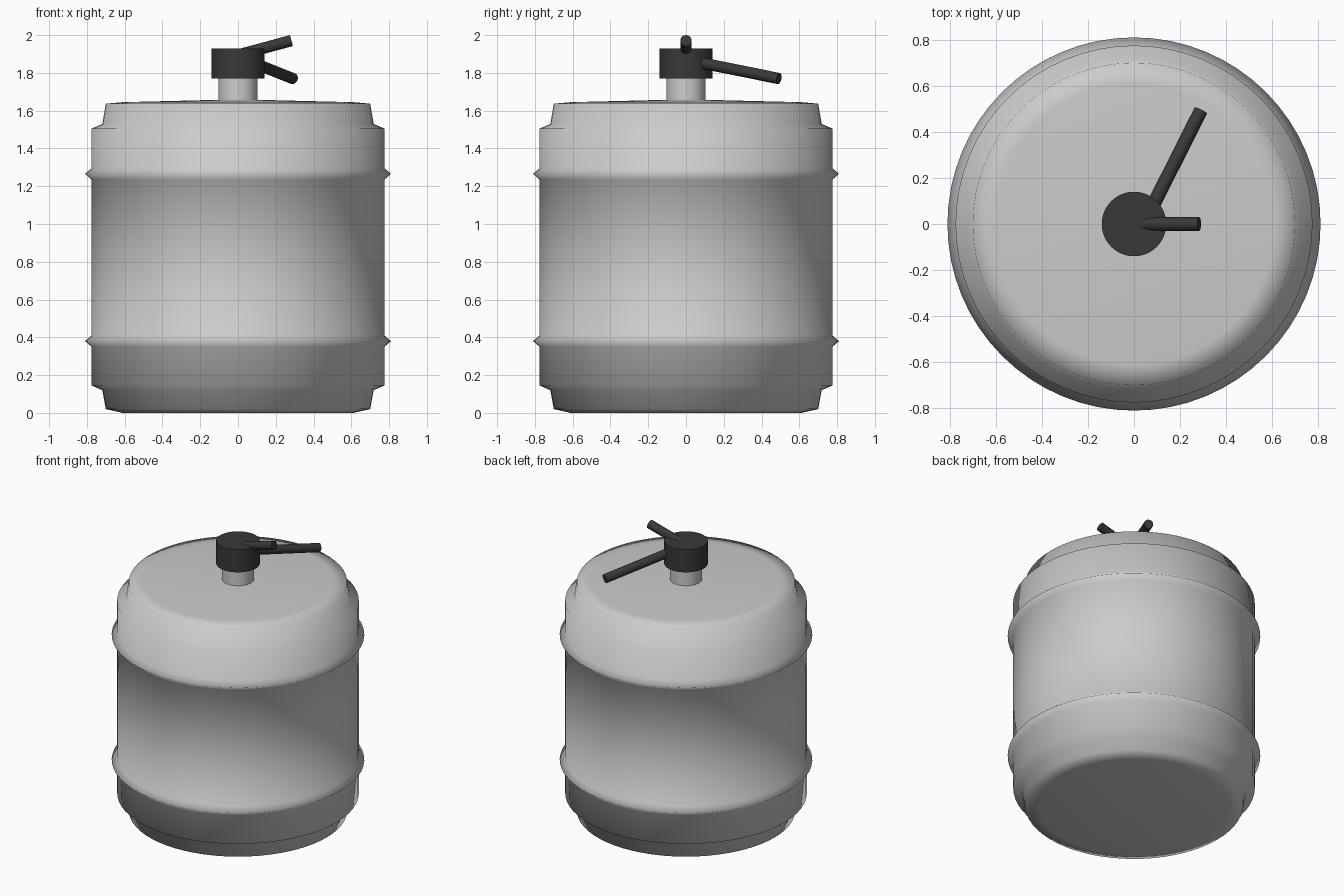
import bpy, bmesh, math
from mathutils import Vector

if "Cube" in bpy.data.objects:
    bpy.data.objects.remove(bpy.data.objects["Cube"])

black = bpy.data.materials.new("black_plastic")
black.diffuse_color = (0.04, 0.04, 0.04, 1)
black.use_nodes = True
black.node_tree.nodes["Principled BSDF"].inputs["Base Color"].default_value = black.diffuse_color


def lathe(name, profile, segments=64):
    """Spin a (radius, z) profile about z; a radius of 0 becomes a pole."""
    bm = bmesh.new()
    rings = []
    for r, z in profile:
        if r == 0:
            rings.append([bm.verts.new((0, 0, z))] * segments)
        else:
            rings.append([bm.verts.new((r * math.cos(2 * math.pi * i / segments),
                                        r * math.sin(2 * math.pi * i / segments), z))
                          for i in range(segments)])
    for a, b in zip(rings, rings[1:]):
        for i in range(segments):
            j = (i + 1) % segments
            bm.faces.new(list(dict.fromkeys((a[i], a[j], b[j], b[i]))))
    me = bpy.data.meshes.new(name)
    bm.to_mesh(me)
    bm.free()
    me.shade_smooth()
    ob = bpy.data.objects.new(name, me)
    bpy.context.collection.objects.link(ob)
    return ob


def rod(name, start, end, radius, segments=32, material=None):
    """Cylinder between two points with crisp end caps."""
    start, end = Vector(start), Vector(end)
    axis = end - start
    bpy.ops.mesh.primitive_cylinder_add(
        vertices=segments, radius=radius, depth=axis.length,
        location=(start + end) / 2, rotation=axis.to_track_quat('Z', 'Y').to_euler())
    ob = bpy.context.object
    ob.name = name
    bpy.ops.object.shade_smooth_by_angle(angle=math.radians(40))
    if material:
        ob.data.materials.append(material)
    return ob


# Keg body: stepped ends and two pointed ribs, all smooth shaded
R = 0.775
profile = [(0, 0), (0.61, 0.0), (0.70, 0.02), (0.718, 0.12), (R, 0.145)]
for z in (0.38, 1.265):
    profile += [(R, z - 0.03), (0.81, z), (R, z + 0.03)]
profile += [(R, 1.505), (0.718, 1.53), (0.70, 1.637), (0.61, 1.645), (0, 1.66)]
lathe("keg_body", profile)

# Tap on top: neck, head, lever and spout
rod("tap_neck", (0, 0, 1.64), (0, 0, 1.78), 0.103)
rod("tap_head", (0, 0, 1.77), (0, 0, 1.93), 0.14, 48, black)
rod("tap_lever", (0.02, 0, 1.90), (0.283, 0, 1.971), 0.03, 24, black)
rod("tap_spout", (0.052, 0.02, 1.865), (0.29, 0.492, 1.77), 0.03, 24, black)
